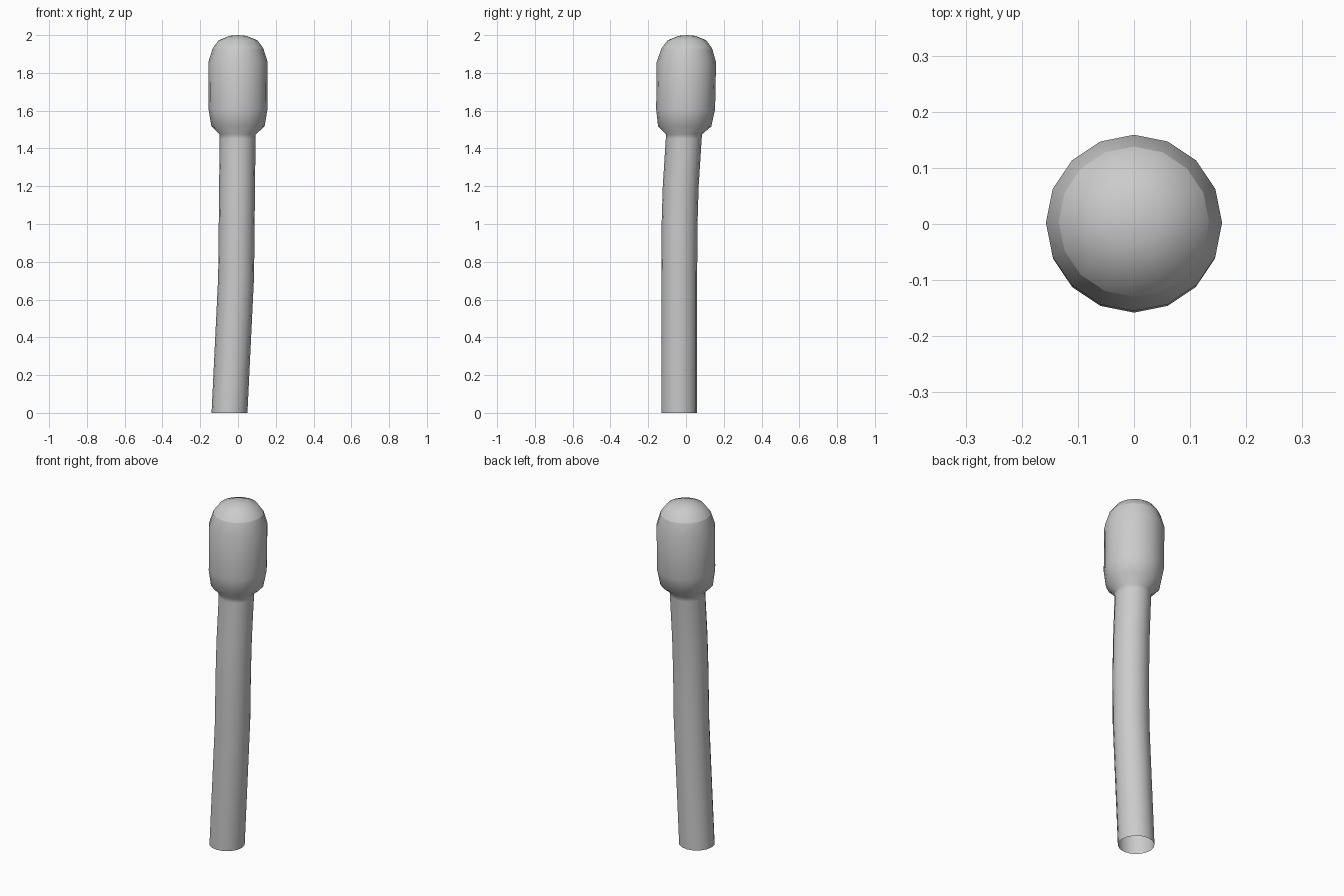
import bpy, bmesh, math

if "Cube" in bpy.data.objects:
    bpy.data.objects.remove(bpy.data.objects["Cube"])

SIDES = 16


def loft(name, rings, tip=None, sharp_ring=None):
    """Skin circular sections (x, y, z, radius); optionally close at a tip point."""
    bm = bmesh.new()
    loops = []
    for x, y, z, r in rings:
        loops.append([bm.verts.new((x + r * math.cos(2 * math.pi * i / SIDES),
                                    y + r * math.sin(2 * math.pi * i / SIDES), z))
                      for i in range(SIDES)])
    for a, b in zip(loops, loops[1:]):
        for i in range(SIDES):
            j = (i + 1) % SIDES
            bm.faces.new((a[i], a[j], b[j], b[i]))
    if tip:
        t = bm.verts.new(tip)
        for i in range(SIDES):
            bm.faces.new((loops[-1][i], loops[-1][(i + 1) % SIDES], t))
    for f in bm.faces:
        f.smooth = True
    if sharp_ring is not None:
        ring = set(loops[sharp_ring])
        for e in bm.edges:
            if e.verts[0] in ring and e.verts[1] in ring:
                e.smooth = False
    mesh = bpy.data.meshes.new(name)
    bm.to_mesh(mesh)
    bm.free()
    obj = bpy.data.objects.new(name, mesh)
    bpy.context.collection.objects.link(obj)
    return obj


# Gently bent stem, open at the foot
stem = [
    (-0.045, -0.036, 0.00, 0.095),
    (-0.010, -0.036, 0.72, 0.095),
    (-0.007, -0.034, 1.00, 0.095),
    (-0.005, -0.028, 1.20, 0.095),
    (-0.002, -0.012, 1.45, 0.095),
]
# Swollen head with a rounded crown, continuing from the stem
head = [
    (-0.002, -0.011, 1.475, 0.096),
    (0.0, -0.007, 1.517, 0.141),
    (0.0, -0.002, 1.607, 0.156),
    (0.0, 0.002, 1.857, 0.157),
    (0.0, 0.004, 1.930, 0.134),
    (0.0, 0.005, 1.973, 0.102),
    (0.0, 0.005, 1.996, 0.045),
]
loft("stalk_with_head", stem + head, tip=(0, 0.005, 2.0),
     sharp_ring=len(stem) + 4)
